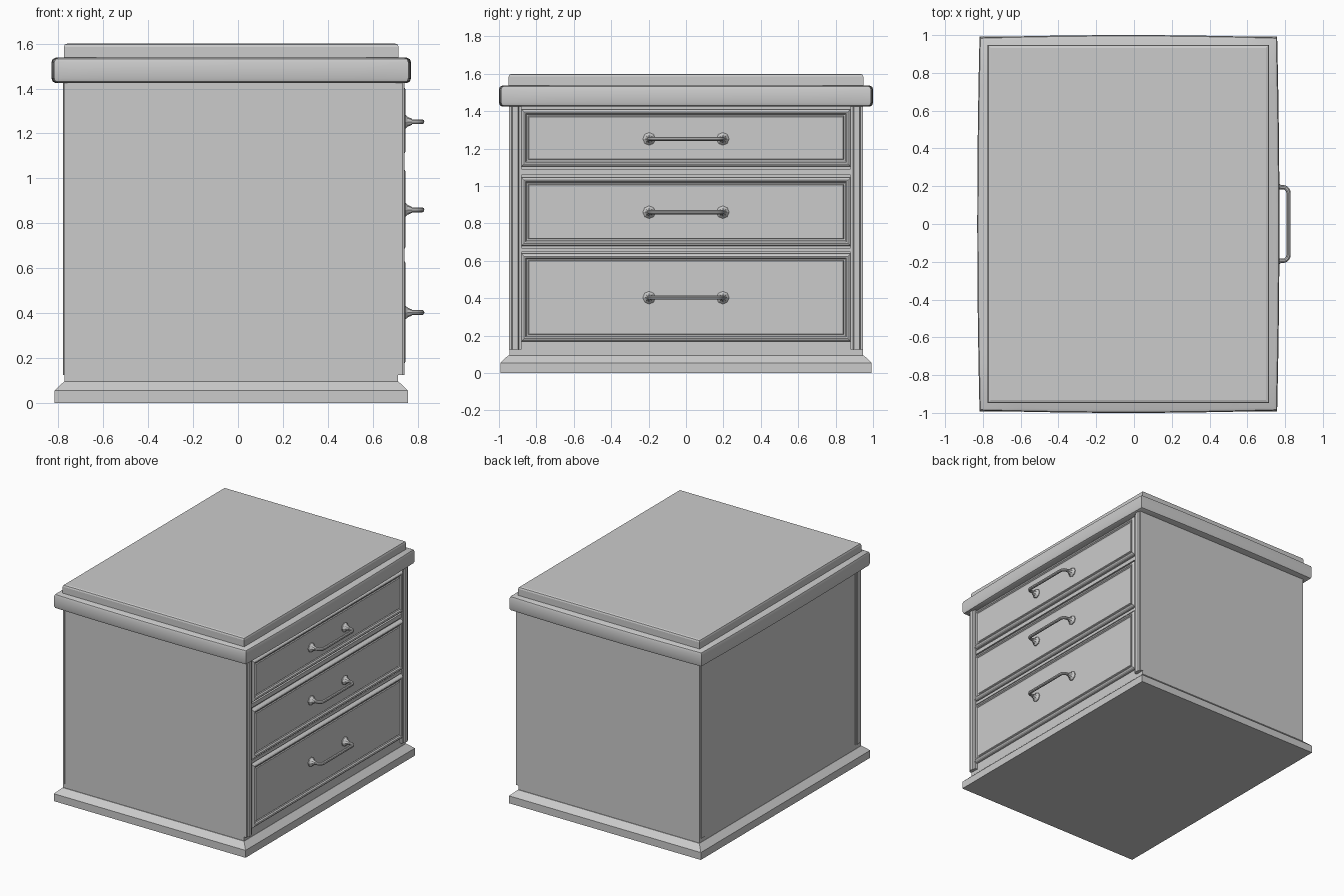
import bpy, bmesh, math
from mathutils import Vector

if "Cube" in bpy.data.objects:
    bpy.data.objects.remove(bpy.data.objects["Cube"])

CX = -0.03  # cabinet centre in x (handles stick out on +x)


def make(name, bm, smooth=False):
    bmesh.ops.recalc_face_normals(bm, faces=bm.faces)
    me = bpy.data.meshes.new(name)
    bm.to_mesh(me)
    bm.free()
    ob = bpy.data.objects.new(name, me)
    bpy.context.collection.objects.link(ob)
    if smooth:
        bpy.ops.object.select_all(action='DESELECT')
        ob.select_set(True)
        bpy.context.view_layer.objects.active = ob
        bpy.ops.object.shade_smooth_by_angle(angle=math.radians(35))
    return ob


def loft(name, loops, smooth=False):
    """Skin matching closed loops of points and cap both ends."""
    bm = bmesh.new()
    rings = [[bm.verts.new(p) for p in lp] for lp in loops]
    for a, b in zip(rings, rings[1:]):
        n = len(a)
        for i in range(n):
            bm.faces.new((a[i], a[(i + 1) % n], b[(i + 1) % n], b[i]))
    bm.faces.new(rings[0])
    bm.faces.new(rings[-1])
    return make(name, bm, smooth)


def rect_z(hx, hy, z):
    return [(CX + sx * hx, sy * hy, z) for sx, sy in ((-1, -1), (1, -1), (1, 1), (-1, 1))]


def rect_x(hy, z0, z1, x):
    return [(x, -hy, z0), (x, hy, z0), (x, hy, z1), (x, -hy, z1)]


def bowed(hx, hy, z, bow=0.012, n=8):
    """Rectangle outline whose sides swell slightly towards the middle."""
    cs = [(-1, -1), (1, -1), (1, 1), (-1, 1)]
    pts = []
    for i in range(4):
        (ax, ay), (bx, by) = cs[i], cs[(i + 1) % 4]
        for k in range(n):
            t = k / n
            sx, sy = ax + (bx - ax) * t, ay + (by - ay) * t
            pts.append((CX + sx * (hx - bow * sy * sy), sy * (hy - bow * sx * sx), z))
    return pts


# plinth with sloped upper edge
loft("base_plinth", [rect_z(0.787, 0.993, 0), rect_z(0.787, 0.993, 0.055),
                     rect_z(0.745, 0.95, 0.095)])
# carcass
loft("cabinet_body", [rect_z(0.743, 0.945, 0.09), rect_z(0.743, 0.945, 1.44)])
# overhanging rounded top
loft("top_slab", [bowed(0.782, 0.982, 1.425), bowed(0.795, 0.995, 1.431),
                  bowed(0.80, 1.0, 1.445), bowed(0.80, 1.0, 1.517),
                  bowed(0.795, 0.995, 1.531), bowed(0.782, 0.982, 1.537)], True)
# raised plate on the top
loft("top_plate", [rect_z(0.745, 0.948, 1.53), rect_z(0.745, 0.948, 1.585),
                   rect_z(0.741, 0.944, 1.596), rect_z(0.73, 0.933, 1.6)])

# stepped corner strips, front and back
for side in (-1, 1):
    for label, base, d1, d2 in (("front", 0.70, 0.732, 0.741), ("back", -0.76, -0.774, -0.779)):
        prof = [(base, 0.946), (d1, 0.946), (d1, 0.932), (d2, 0.928), (d2, 0.898),
                (d1, 0.894), (d1, 0.88), (base, 0.88)]
        loft(label + "_corner_strip", [[(x, side * y, z) for x, y in prof] for z in (0.125, 1.43)])

# rails between the drawers
for z0, z1 in ((1.06, 1.09), (0.647, 0.67)):
    loft("drawer_rail", [rect_x(0.885, z0, z1, 0.70), rect_x(0.885, z0, z1, 0.727)])

# drawers with moulded rim and pull handle
MOULD = [(0, 0.70), (0, 0.732), (0.006, 0.741), (0.014, 0.745), (0.022, 0.742),
         (0.028, 0.733), (0.036, 0.730), (0.04, 0.736)]


def arc_path(z, r=0.03, n=5):
    """Handle centre line: out from the drawer, along y, and back."""
    half = [(0.742, 0.195)]
    for k in range(n + 1):
        a = math.pi / 2 * k / n
        half.append((0.818 - r + r * math.sin(a), 0.195 - r + r * math.cos(a)))
    pts = [Vector((x, y, z)) for x, y in half]
    return pts + [Vector((p.x, -p.y, z)) for p in reversed(pts)]


for z0, z1, hz in ((1.105, 1.41, 1.252), (0.68, 1.045, 0.86), (0.17, 0.638, 0.403)):
    loft("drawer_front", [rect_x(0.88 - i, z0 + i, z1 - i, x) for i, x in MOULD])

    # handle bar: circular section swept along the path
    path = arc_path(hz)
    loops = []
    for i, p in enumerate(path):
        t = (path[min(i + 1, len(path) - 1)] - path[max(i - 1, 0)]).normalized()
        side = t.cross(Vector((0, 0, 1)))
        loops.append([p + 0.0115 * (math.cos(a) * side + math.sin(a) * Vector((0, 0, 1)))
                      for a in (math.tau * k / 10 for k in range(10))])
    loft("handle_bar", loops, True)

    # flared handle mounts
    for s in (-1, 1):
        loft("handle_mount", [[(x, s * 0.197 + r * math.cos(math.tau * k / 8),
                                hz + r * math.sin(math.tau * k / 8)) for k in range(8)]
                              for r, x in ((0.034, 0.728), (0.034, 0.742), (0.022, 0.755),
                                           (0.013, 0.775))])
